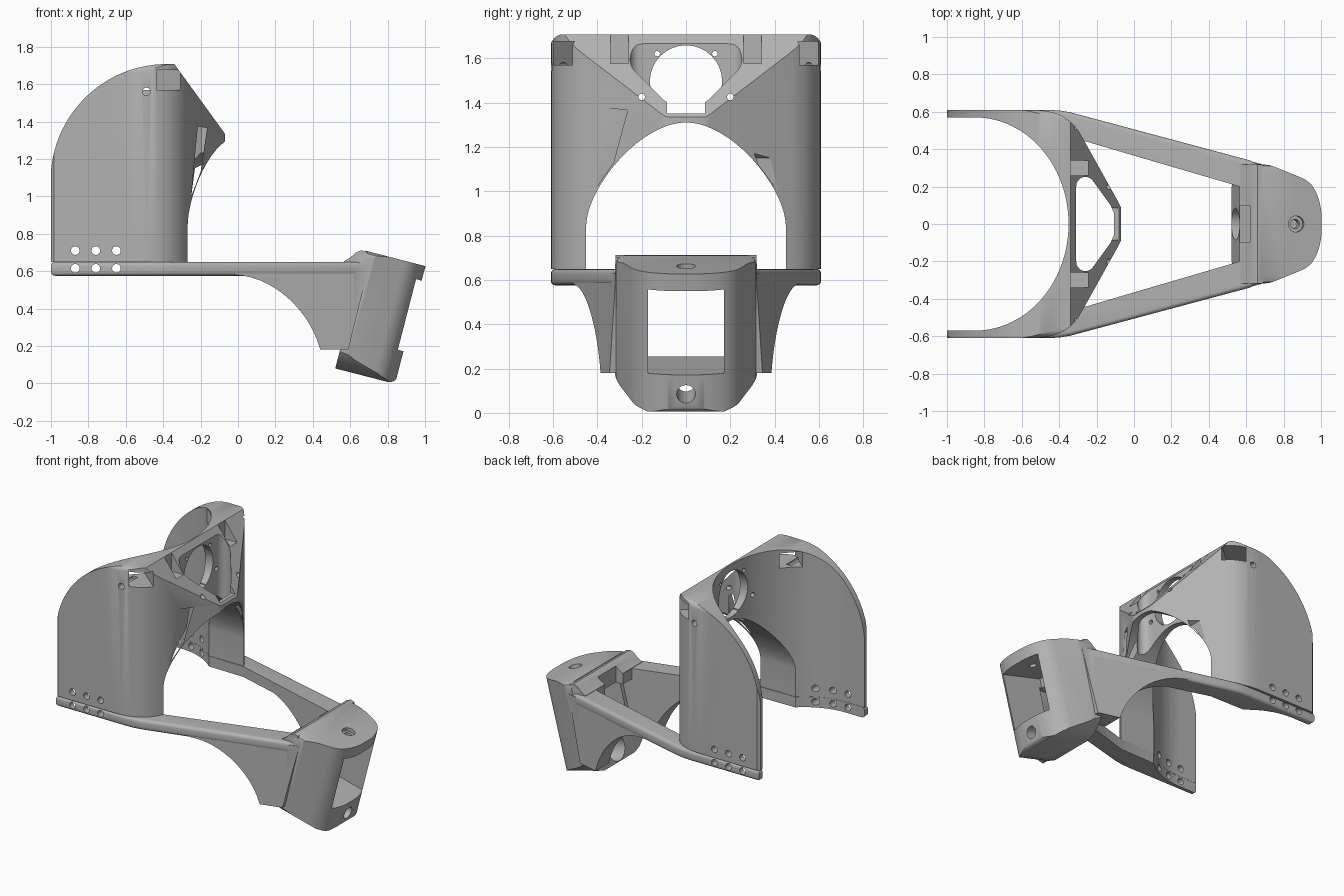
import bpy, bmesh, math
from mathutils import Matrix, Vector
from mathutils.geometry import interpolate_bezier

default = bpy.data.objects.get("Cube")
if default:
    bpy.data.objects.remove(default, do_unlink=True)

grey = bpy.data.materials.new("plain_grey")
grey.use_nodes = True
grey.diffuse_color = (0.45, 0.45, 0.45, 1)
grey.node_tree.nodes["Principled BSDF"].inputs["Base Color"].default_value = grey.diffuse_color
WORLD = Matrix.Identity(4)


def finish(name, bm, matrix):
    bmesh.ops.transform(bm, matrix=matrix, verts=bm.verts)
    bmesh.ops.recalc_face_normals(bm, faces=bm.faces)
    mesh = bpy.data.meshes.new(name)
    bm.to_mesh(mesh)
    bm.free()
    mesh.materials.append(grey)
    obj = bpy.data.objects.new(name, mesh)
    bpy.context.collection.objects.link(obj)
    return obj


def prism(name, pts, axis, lo, hi, matrix=WORLD, bevel=0):
    """Extrude a 2D outline along an axis, optionally rounding the cap edges."""
    place = {"x": lambda p: (lo, p[0], p[1]),
             "y": lambda p: (p[0], lo, p[1]),
             "z": lambda p: (p[0], p[1], lo)}[axis]
    shift = Vector([(hi - lo) * (a == axis) for a in "xyz"])
    bm = bmesh.new()
    base = bm.faces.new([bm.verts.new(place(p)) for p in pts])
    top = bmesh.ops.extrude_face_region(bm, geom=[base], use_keep_orig=True)["geom"]
    bmesh.ops.translate(bm, vec=shift, verts=[v for v in top if isinstance(v, bmesh.types.BMVert)])
    bmesh.ops.recalc_face_normals(bm, faces=bm.faces)
    if bevel:
        rim = [e for e in bm.edges if abs((e.verts[0].co - e.verts[1].co).dot(shift)) < 1e-6]
        bmesh.ops.bevel(bm, geom=rim, offset=bevel, segments=4, profile=0.5,
                        affect="EDGES", clamp_overlap=True)
    return finish(name, bm, matrix)


def box(center, size, matrix=WORLD):
    bm = bmesh.new()
    bmesh.ops.create_cube(bm, size=1, matrix=Matrix.Diagonal((*size, 1)))
    return finish("cutter", bm, matrix @ Matrix.Translation(center))


def cylinder(center, radius, length, axis, matrix=WORLD):
    bm = bmesh.new()
    turn = Vector((0, 0, 1)).rotation_difference(Vector([a == axis for a in "xyz"]))
    bmesh.ops.create_cone(bm, cap_ends=True, segments=32, radius1=radius, radius2=radius, depth=length)
    return finish("cutter", bm, matrix @ Matrix.Translation(center) @ turn.to_matrix().to_4x4())


def combine(obj, other, operation="DIFFERENCE"):
    mod = obj.modifiers.new("combine", "BOOLEAN")
    mod.operation, mod.solver, mod.object = operation, "EXACT", other
    bpy.context.view_layer.update()
    graph = bpy.context.evaluated_depsgraph_get()
    mesh = bpy.data.meshes.new_from_object(obj.evaluated_get(graph))
    obj.modifiers.clear()
    obj.data = mesh
    bpy.data.objects.remove(other, do_unlink=True)


def mirrored(half, index=1):
    """Close a half outline by reflecting one coordinate."""
    flip = [tuple(-c if i == index else c for i, c in enumerate(p)) for p in reversed(half)]
    return half + [p for p in flip if abs(p[index]) > 1e-5]


def curve(a, b, c, d, n=14):
    return [(p.x, p.y) for p in interpolate_bezier(*[Vector((*q, 0)) for q in (a, b, c, d)], n)]


def arc(cx, cy, rx, ry, start, end, n=20):
    angles = [math.radians(start + (end - start) * i / n) for i in range(n + 1)]
    return [(cx + rx * math.cos(a), cy + ry * math.sin(a)) for a in angles]


def inner_bowl():
    return prism("cutter", mirrored([(-1.2, 0.57)] + arc(-0.85, 0, 0.5, 0.57, 90, 0, 28)), "z", 0.4, 1.9)


# Upper shell: plan outline trimmed by the side and front outlines
plan = mirrored([(-1, 0.595), (-0.985, 0.61)]
                + curve((-0.55, 0.61), (-0.4, 0.61), (-0.33, 0.56), (-0.28, 0.47))
                + [(-0.085, 0.12), (-0.07, 0.09)])
shell = prism("upper_shell", plan, "z", 0.65, 1.8)
side = arc(-0.38, 1.085, 0.622, 0.622, 180, 90, 28) + [(-0.34, 1.707), (-0.07, 1.335), (0.1, 1.1),
                                                       (0.1, 0.5), (-1.002, 0.5)]
combine(shell, prism("cutter", side, "y", -1, 1), "INTERSECT")
front = mirrored([(0.612, 0.4)] + arc(0.552, 1.648, 0.06, 0.06, 0, 90, 8), 0)
combine(shell, prism("cutter", front, "x", -2, 1), "INTERSECT")
combine(shell, inner_bowl())

# Arch below the nose, and the open pocket with its round port
arch = [(0.45, 0.5)] + curve((0.45, 0.85), (0.44, 1.03), (0.2, 1.31), (0, 1.31), 20)
combine(shell, prism("cutter", mirrored(arch, 0), "x", -0.75, 0.2))
pocket = [(-0.31, 0.19)] + arc(-0.26, 0.2, 0.05, 0.052, 160, 35, 8) + [(-0.125, 0.1), (-0.108, 0.06)]
combine(shell, prism("cutter", mirrored(pocket), "z", 0.9, 1.9))
combine(shell, cylinder((-0.35, 0, 1.495), 0.163, 0.2, "x"))
combine(shell, box((-0.2, 0, 1.385), (0.5, 0.17, 0.07)))

# Shell slots, notches and screw holes
for s in (-1, 1):
    turn = Matrix.Translation((-0.46, s * 0.48, 1.622)) @ Matrix.Rotation(s * math.radians(40), 4, "Z")
    combine(shell, box((0, 0, 0), (0.5, 0.15, 0.105), turn))
    combine(shell, box((-0.24, s * 0.3, 1.675), (0.2, 0.08, 0.2)))
    combine(shell, cylinder((-0.3, s * 0.2, 1.425), 0.015, 0.5, "x"))
    combine(shell, cylinder((-0.35, s * 0.13, 1.62), 0.012, 0.15, "x"))
    combine(shell, cylinder((-0.49, s * 0.6, 1.56), 0.021, 0.3, "y"))
combine(shell, prism("cutter", [(-0.215, 1.375), (-0.165, 1.365), (-0.2, 1.13), (-0.25, 1.0)], "y", -0.5, -0.2))
combine(shell, prism("cutter", [(-0.25, 1.0), (-0.2, 1.12), (-0.19, 1.17), (-0.23, 1.15)], "y", 0.2, 0.5))

# Lower frame: rounded bar, deep webs below it, and a tilted head
bar = mirrored([(-1, 0.61), (-0.46, 0.61), (-0.4, 0.607), (-0.34, 0.597), (0.62, 0.34), (0.68, 0.31)])
frame = prism("lower_frame", bar, "z", 0.575, 0.649, bevel=0.022)
combine(frame, inner_bowl())
combine(frame, prism("cutter", mirrored([(-0.6, 0.45), (-0.27, 0.445), (0.565, 0.2)]), "z", 0.4, 0.9))

web_side = curve((-0.02, 0.58), (0.18, 0.575), (0.38, 0.4), (0.44, 0.18)) + [
    (0.59, 0.18), (0.7, 0.63), (0.0, 0.63)]
web = prism("web", web_side, "y", -0.6, 0.6)
combine(web, prism("cutter", mirrored([(-0.2, 0.557), (0.62, 0.337), (0.72, 0.31)]), "z", 0, 1), "INTERSECT")
combine(web, prism("cutter", mirrored([(-0.3, 0.453), (0.56, 0.202), (0.8, 0.202)]), "z", 0, 1))
combine(frame, web, "UNION")

tilt = Matrix.Translation((0.52, 0, 0.08)) @ Matrix.Rotation(math.radians(14.5), 4, "Y")
head_plan = [(0, 0.32), (0.05, 0.315)] + curve((0.2, 0.255), (0.28, 0.23), (0.315, 0.17), (0.33, 0.06))
head = prism("head", mirrored(head_plan), "z", -0.1, 0.8, tilt)
head_front = [(0.28, 0.65), (0.31, 0.637), (0.325, 0.6), (0.325, 0.1), (0.3, 0.07),
              (0.23, 0.02), (0.17, 0)]
combine(head, prism("cutter", mirrored(head_front, 0), "x", -0.3, 0.6, tilt), "INTERSECT")
head_side = [(-0.1, -0.05), (0.02, 0)] + arc(0.29, 0.05, 0.045, 0.05, 270, 360, 8) + [(0.34, 0.7), (-0.1, 0.7)]
combine(head, prism("cutter", head_side, "y", -1, 1, tilt), "INTERSECT")
combine(frame, head, "UNION")

# Ramp between the bar and the head top
ramp = [(0.566, 0.61), (0.566, 0.652), (0.6, 0.672), (0.63, 0.7), (0.66, 0.712), (0.69, 0.702), (0.7, 0.61)]
combine(frame, prism("ramp", ramp, "y", -0.317, 0.317), "UNION")

# Head window, rear notch and screw holes
combine(frame, box((0.24, 0, 0.375), (0.52, 0.345, 0.39), tilt))
combine(frame, box((0.58, 0, 0.67), (0.08, 0.2, 0.2)))
combine(frame, cylinder((0.2, 0, 0.09), 0.042, 0.8, "x", tilt))
combine(frame, cylinder((0, 0, 0.09), 0.085, 0.24, "x", tilt))
combine(frame, cylinder((0.19, 0, 0.62), 0.025, 0.2, "z", tilt))
combine(frame, cylinder((0.19, 0, 0.66), 0.043, 0.07, "z", tilt))

# Matching rows of screw holes along the joint
for x in (-0.87, -0.76, -0.65):
    combine(shell, cylinder((x, 0, 0.71), 0.023, 2, "y"))
    combine(frame, cylinder((x, 0, 0.615), 0.023, 2, "y"))

for obj in (shell, frame):
    bpy.ops.object.select_all(action="DESELECT")
    obj.select_set(True)
    bpy.context.view_layer.objects.active = obj
    bpy.ops.object.shade_smooth_by_angle(angle=math.radians(30))
